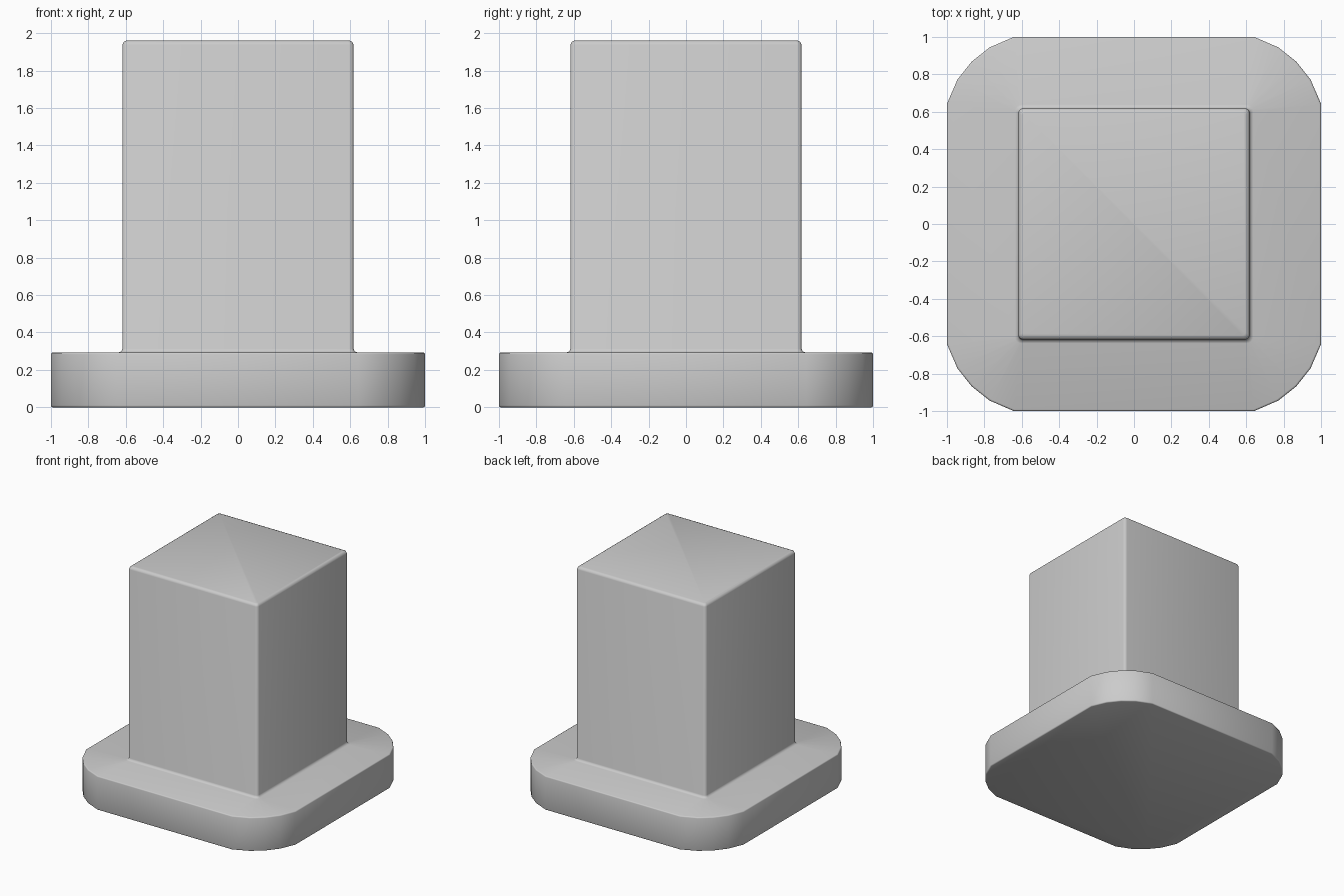
import bpy, bmesh
from math import sin, cos, radians
from mathutils import Vector

if "Cube" in bpy.data.objects:
    bpy.data.objects.remove(bpy.data.objects["Cube"])

# Flattened five-point corner of the base, and a small round corner for the post
BASE_CORNER = [(1, .643), (.944, .772), (.868, .868), (.772, .944), (.643, 1)]


def base_corner(inset):
    return [(x * (1 - inset), y * (1 - inset)) for x, y in BASE_CORNER]


def post_corner(half, radius):
    c = half - radius
    return [(c + radius * cos(radians(a)), c + radius * sin(radians(a)))
            for a in (0, 22.5, 45, 67.5, 90)]


def add_ring(bm, corner, z):
    # Repeat the corner four times around the centre
    pts = list(corner)
    ring = []
    for _ in range(4):
        ring += [bm.verts.new(Vector((x, y, z))) for x, y in pts]
        pts = [(-y, x) for x, y in pts]
    return ring


def loft(name, sections):
    bm = bmesh.new()
    rings = [add_ring(bm, corner, z) for corner, z in sections]
    n = len(rings[0])
    for a, b in zip(rings, rings[1:]):
        for i in range(n):
            j = (i + 1) % n
            bm.faces.new((a[i], a[j], b[j], b[i]))
    bm.faces.new(rings[0][::-1])
    bm.faces.new(rings[-1])
    bmesh.ops.recalc_face_normals(bm, faces=bm.faces)
    mesh = bpy.data.meshes.new(name)
    bm.to_mesh(mesh)
    bm.free()
    obj = bpy.data.objects.new(name, mesh)
    bpy.context.collection.objects.link(obj)
    return obj


sections = [
    # Base plate with softened rims
    (base_corner(.008), 0), (base_corner(.002), .003), (base_corner(0), .01),
    (base_corner(0), .283), (base_corner(.002), .29), (base_corner(.008), .293),
    # Fillet where the post meets the plate
    (post_corner(.638, .035), .293), (post_corner(.624, .03), .299),
    (post_corner(.618, .025), .313),
    # Post with rounded top edge
    (post_corner(.618, .025), 1.938), (post_corner(.611, .022), 1.954),
    (post_corner(.595, .015), 1.961),
]
pedestal = loft("base_with_square_post", sections)

bpy.context.view_layer.objects.active = pedestal
pedestal.select_set(True)
bpy.ops.object.shade_smooth_by_angle(angle=radians(60))
